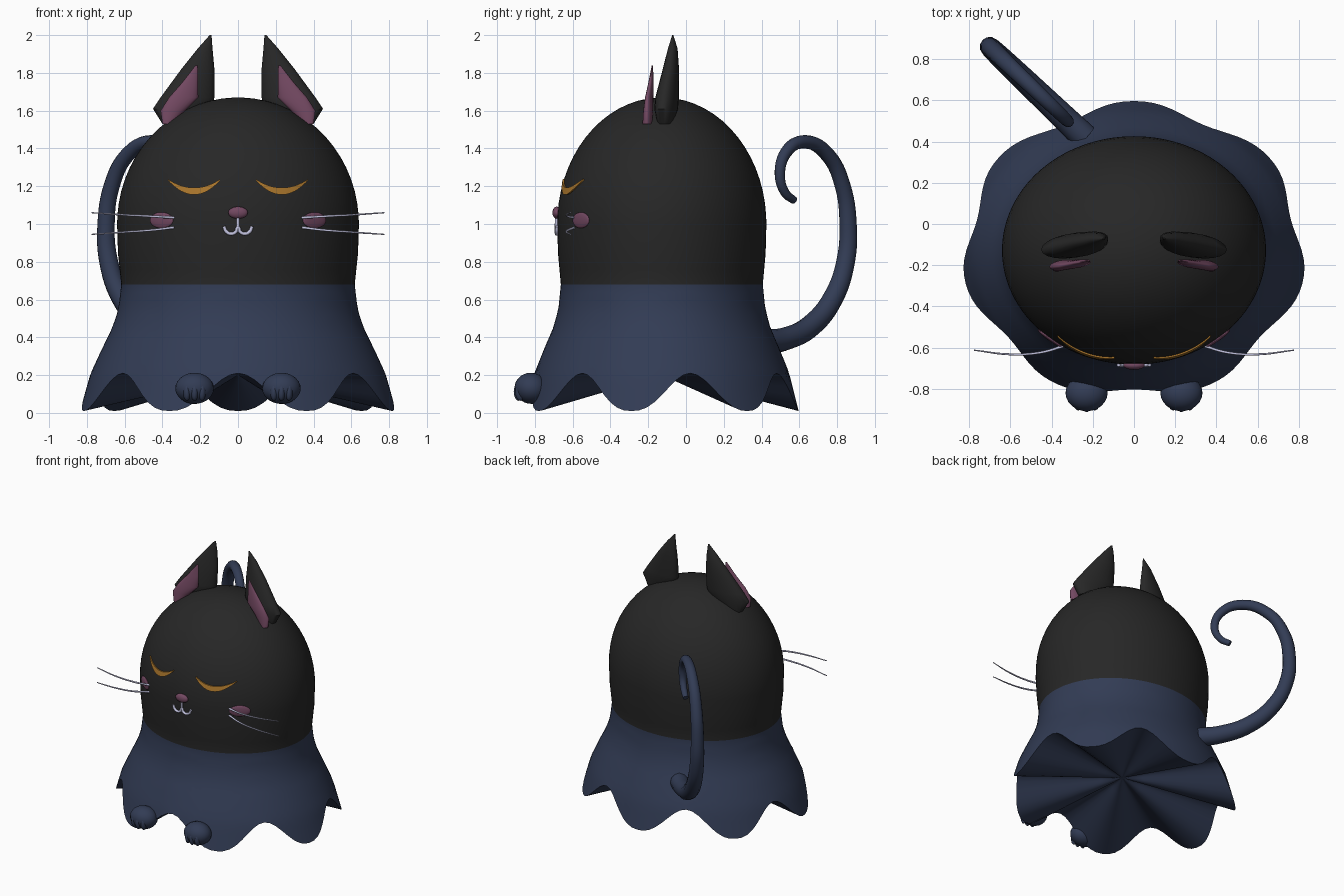
import bpy
import bmesh
from math import sin, cos, pi, sqrt, tau, atan2
from mathutils import Matrix, Vector

cube = bpy.data.objects.get("Cube")
if cube:
    bpy.data.objects.remove(cube)


def material(name, rgb):
    m = bpy.data.materials.new(name)
    m.use_nodes = True
    m.diffuse_color = (*rgb, 1)
    bsdf = m.node_tree.nodes["Principled BSDF"]
    bsdf.inputs["Base Color"].default_value = (*rgb, 1)
    bsdf.inputs["Roughness"].default_value = 0.8
    return m


BLACK = material("soft black", (0.02, 0.02, 0.02))
NAVY = material("navy blue", (0.032, 0.045, 0.09))
PINK = material("dusty pink", (0.17, 0.065, 0.12))
GOLD = material("gold", (0.40, 0.18, 0.025))
PALE = material("pale lavender", (0.55, 0.55, 0.75))

MID_Y, DEPTH, SEAM, LOBES = -0.128, 0.865, 0.68, 7


def finish(name, bm, mats, angle=0.8):
    bmesh.ops.recalc_face_normals(bm, faces=bm.faces)
    mesh = bpy.data.meshes.new(name)
    bm.to_mesh(mesh)
    bm.free()
    ob = bpy.data.objects.new(name, mesh)
    bpy.context.collection.objects.link(ob)
    for m in mats:
        mesh.materials.append(m)
    smooth(ob, angle)
    return ob


def smooth(ob, angle=0.8):
    bpy.ops.object.select_all(action="DESELECT")
    ob.select_set(True)
    bpy.context.view_layer.objects.active = ob
    bpy.ops.object.shade_smooth_by_angle(angle=angle)


def loft(rings):
    """Closed rings joined in order, with capped ends."""
    bm = bmesh.new()
    loops = [[bm.verts.new(p) for p in ring] for ring in rings]
    n = len(loops[0])
    for a, b in zip(loops, loops[1:]):
        for i in range(n):
            j = (i + 1) % n
            bm.faces.new((a[i], a[j], b[j], b[i]))
    bm.faces.new(loops[0])
    bm.faces.new(loops[-1])
    return bm


def ellipsoid(name, centre, size, mat, turn=0.0, tilt=0.0):
    bm = bmesh.new()
    m = (Matrix.Translation(centre) @ Matrix.Rotation(turn, 4, "Z")
         @ Matrix.Rotation(tilt, 4, "X") @ Matrix.Diagonal((*size, 1)))
    bmesh.ops.create_uvsphere(bm, u_segments=24, v_segments=14, radius=1, matrix=m)
    return finish(name, bm, [mat])


def tube(name, points, radii, mat):
    cu = bpy.data.curves.new(name, "CURVE")
    cu.dimensions = "3D"
    cu.bevel_depth = 1
    cu.bevel_resolution = 4
    cu.resolution_u = 6
    cu.use_fill_caps = True
    sp = cu.splines.new("BEZIER")
    sp.bezier_points.add(len(points) - 1)
    for bp, p, r in zip(sp.bezier_points, points, radii):
        bp.co, bp.radius = p, r
        bp.handle_left_type = bp.handle_right_type = "AUTO"
    cu.materials.append(mat)
    ob = bpy.data.objects.new(name, cu)
    bpy.context.collection.objects.link(ob)
    bpy.ops.object.select_all(action="DESELECT")
    ob.select_set(True)
    bpy.context.view_layer.objects.active = ob
    bpy.ops.object.convert(target="MESH")
    smooth(bpy.context.view_layer.objects.active)


# Body outline: half-ellipse dome above, flared skirt below
SKIRT = [(1.0, 0.64), (0.85, 0.636), (0.68, 0.618), (0.55, 0.633),
         (0.45, 0.665), (0.35, 0.715), (0.21, 0.78), (0.0, 0.84)]


def radius(z):
    if z >= 1:
        return 0.64 * sqrt(max(0, 1 - ((z - 1) / 0.67) ** 2))
    for (z1, r1), (z0, r0) in zip(SKIRT, SKIRT[1:]):
        if z >= z0:
            return r0 + (r1 - r0) * (z - z0) / (z1 - z0)
    return SKIRT[-1][1]


def face_y(x, z):
    r = radius(z)
    return MID_Y - DEPTH * sqrt(max(0, r * r - x * x))


def hem(a):
    return 0.01 + 0.2 * (0.5 + 0.5 * cos(LOBES * (a + pi / 2))) ** 1.25


SEG = LOBES * 16
ANGLES = [tau * i / SEG for i in range(SEG)]


def point(a, z, r):
    return (r * cos(a), MID_Y + DEPTH * r * sin(a), z)


# Body: dome, straight seam, scalloped skirt, folded underside
rings = []
for k in range(16):
    z = 1 + 0.67 * cos((k + 0.3) / 16 * pi / 2)
    rings.append([point(a, z, radius(z)) for a in ANGLES])
for z in (1.0, 0.92, 0.84, 0.76):
    rings.append([point(a, z, radius(z)) for a in ANGLES])
for k in range(13):
    t = k / 12
    ring = []
    for a in ANGLES:
        z = SEAM + (hem(a) - SEAM) * t
        ring.append(point(a, z, radius(z)))
    rings.append(ring)
for s in (0.97, 0.8, 0.6, 0.4, 0.2, 0.03):
    rings.append([point(a, 0.2 + (hem(a) - 0.2) * s, radius(hem(a)) * s)
                  for a in ANGLES])
body = finish("body", loft(rings), [BLACK, NAVY], 1.0)
for f in body.data.polygons:
    f.material_index = 1 if f.center.z < SEAM else 0


def ear(name, rows, side, mat):
    """Stack of thin ellipses: height, inner x, outer x, middle y, half depth."""
    rings = []
    for z, x0, x1, y, d in rows:
        cx, w = (x0 + x1) / 2, (x1 - x0) / 2
        rings.append([(side * (cx + w * cos(tau * i / 20)),
                       y + d * sin(tau * i / 20) - 0.12 * w * cos(tau * i / 20), z)
                      for i in range(20)])
    finish(name, loft(rings), [mat])


EAR = [(1.53, 0.30, 0.40, -0.11, 0.04), (1.61, 0.14, 0.45, -0.105, 0.06),
       (1.67, 0.125, 0.41, -0.10, 0.06), (1.82, 0.125, 0.30, -0.08, 0.042),
       (1.93, 0.135, 0.212, -0.07, 0.025), (2.0, 0.14, 0.15, -0.07, 0.003)]
INNER = [(1.53, 0.34, 0.40, -0.205, 0.025), (1.60, 0.28, 0.41, -0.20, 0.025),
         (1.67, 0.21, 0.365, -0.195, 0.02), (1.75, 0.213, 0.295, -0.185, 0.013),
         (1.84, 0.213, 0.225, -0.178, 0.003)]


def eyelid(name, side):
    """Thin crescent plate that follows the face."""
    n, rings = 20, []
    for i in range(n + 1):
        t = i / n
        x = 0.095 + 0.275 * t
        sag = 4 * t * (1 - t)
        top, low = 1.237 - 0.045 * sag, 1.23 - 0.075 * sag
        ring = [(z, o) for z, o in ((top, 0.004), (top, 0.013), (low, 0.013), (low, 0.004))]
        rings.append([(side * x, face_y(x, z) - o, z) for z, o in ring])
    finish(name, loft(rings), [GOLD])


# Paired parts
for side, word in ((1, "left"), (-1, "right")):
    ear(word + "_ear", EAR, side, BLACK)
    ear(word + "_inner_ear", INNER, side, PINK)
    eyelid(word + "_closed_eye", side)

    x, z = 0.405, 1.02
    y = face_y(x, z)
    turn = atan2(x / 0.64 ** 2, (MID_Y - y) / (0.64 * DEPTH) ** 2)
    ellipsoid(word + "_cheek", (side * x, y, z), (0.075, 0.012, 0.042), PINK, side * turn)

    for label, zs in (("upper", (1.033, 1.04, 1.048, 1.06)),
                      ("lower", (0.982, 0.968, 0.957, 0.945))):
        path = [Vector((side * px, py, pz)) for px, py, pz in
                zip((0.335, 0.45, 0.60, 0.775), (-0.59, -0.623, -0.632, -0.612), zs)]
        tube(f"{word}_{label}_whisker", path, (0.007, 0.006, 0.005, 0.003), PALE)

    px = side * 0.23
    ellipsoid(word + "_paw", (px, -0.82, 0.13), (0.102, 0.088, 0.082), NAVY, 0, -0.2)
    for k in (-1, 0, 1):
        ellipsoid(f"{word}_toe_{k + 2}", (px + k * 0.04, -0.885 + 0.008 * abs(k), 0.112),
                  (0.02, 0.027, 0.048), NAVY)

# Nose and mouth
ellipsoid("nose", (0, -0.685, 1.06), (0.052, 0.022, 0.032), PINK)
half = [(0.075, 0.988), (0.062, 0.96), (0.036, 0.948), (0.012, 0.958)]
line = half + [(0, 0.98)] + [(-x, z) for x, z in reversed(half)]
tube("mouth", [(x, face_y(x, z) - 0.006, z) for x, z in line], [0.009] * len(line), PALE)
tube("mouth_stem", [(0, face_y(0, z) - 0.006, z) for z in (0.975, 1.04)], [0.008] * 2, PALE)

# Tail: a hook curled in one slanted upright plane
TAIL = [(0.42, 0.375), (0.52, 0.39), (0.66, 0.46), (0.78, 0.61), (0.845, 0.80),
        (0.858, 1.0), (0.83, 1.2), (0.755, 1.36), (0.63, 1.435), (0.53, 1.38),
        (0.497, 1.26), (0.525, 1.165), (0.572, 1.125)]
tube("tail", [(-0.27 - (y - 0.45) * 1.05, y, z) for y, z in TAIL],
     [0.066 - 0.0038 * i for i in range(len(TAIL))], NAVY)
